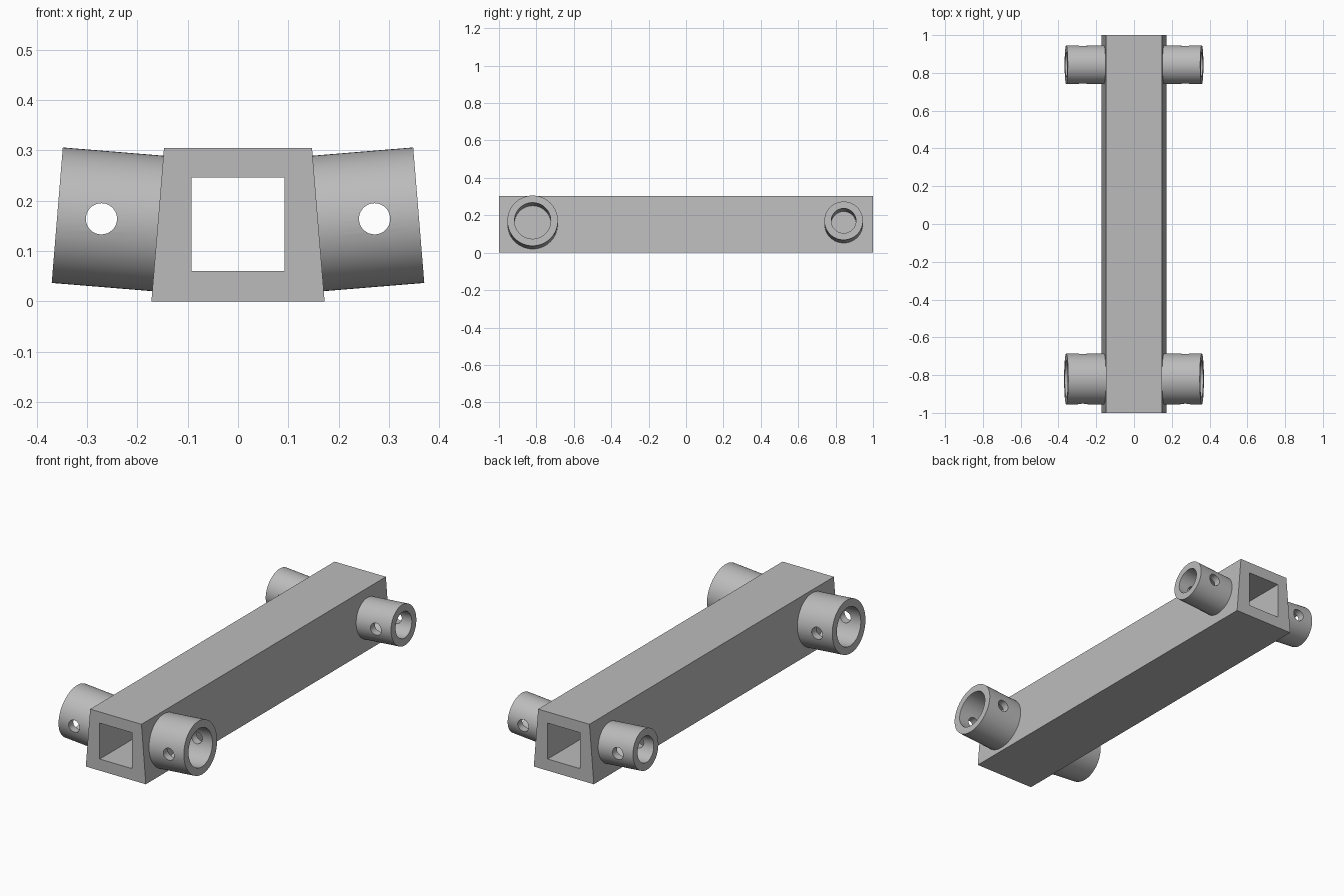
import bpy, bmesh, math
from mathutils import Matrix, Vector

if "Cube" in bpy.data.objects:
    bpy.data.objects.remove(bpy.data.objects["Cube"])

TILT = math.atan2(0.025, 0.305)          # slope of the beam's side walls
GREY = bpy.data.materials.new("plain grey")
GREY.diffuse_color = (0.5, 0.5, 0.5, 1)
GREY.use_nodes = True
GREY.node_tree.nodes["Principled BSDF"].inputs["Base Color"].default_value = GREY.diffuse_color


def finish(name, bm):
    bmesh.ops.recalc_face_normals(bm, faces=bm.faces)
    mesh = bpy.data.meshes.new(name)
    bm.to_mesh(mesh)
    bm.free()
    mesh.materials.append(GREY)
    obj = bpy.data.objects.new(name, mesh)
    bpy.context.collection.objects.link(obj)
    return obj


def bridge_loops(bm, loops):
    """Join consecutive vertex rings, the last one back to the first."""
    n = len(loops[0])
    for a, b in zip(loops, loops[1:] + loops[:1]):
        for i in range(n):
            j = (i + 1) % n
            bm.faces.new((a[i], a[j], b[j], b[i]))


# Hollow beam: trapezoid outside, square channel inside
outer = [(-0.172, 0), (0.172, 0), (0.147, 0.304), (-0.147, 0.304)]
inner = [(-0.092, 0.06), (0.092, 0.06), (0.092, 0.246), (-0.092, 0.246)]
bm = bmesh.new()
bridge_loops(bm, [[bm.verts.new((x, y, z)) for x, z in profile]
                  for profile, y in ((outer, -1), (outer, 1), (inner, 1), (inner, -1))])
finish("beam", bm)


def socket(name, side, y, r_out, r_in):
    """Tube standing square on the sloped wall, with a pin hole across it."""
    axis = Vector((side * math.cos(TILT), 0, math.sin(TILT)))
    across = Vector((0, 1, 0))
    up = axis.cross(across)
    end = Vector((side * 0.359, y, 0.171))
    bm = bmesh.new()
    n = 64
    rings = []
    for r, depth in ((r_out, 0), (r_out, 0.204), (r_in, 0.204), (r_in, 0)):
        rings.append([bm.verts.new(end - axis * depth
                                   + across * r * math.cos(math.tau * i / n)
                                   + up * r * math.sin(math.tau * i / n))
                      for i in range(n)])
    bridge_loops(bm, rings)
    tube = finish(name, bm)

    # Pin hole cutter
    centre = end - axis * 0.088
    bm = bmesh.new()
    bmesh.ops.create_cone(bm, cap_ends=True, segments=32, radius1=0.031,
                          radius2=0.031, depth=0.5,
                          matrix=Matrix.Translation(centre) @ Matrix.Rotation(math.pi / 2, 4, 'X'))
    cutter = finish(name + "_pin_cutter", bm)
    mod = tube.modifiers.new("pin hole", 'BOOLEAN')
    mod.operation = 'DIFFERENCE'
    mod.solver = 'EXACT'
    mod.object = cutter
    bpy.ops.object.select_all(action='DESELECT')
    tube.select_set(True)
    bpy.context.view_layer.objects.active = tube
    bpy.ops.object.modifier_apply(modifier=mod.name)
    bpy.data.objects.remove(cutter, do_unlink=True)
    bpy.ops.object.shade_smooth_by_angle(angle=math.radians(30))


# Large sockets in front, small ones at the back
for side, label in ((-1, "left"), (1, "right")):
    socket("front_socket_" + label, side, -0.82, 0.135, 0.097)
    socket("back_socket_" + label, side, 0.843, 0.103, 0.066)
